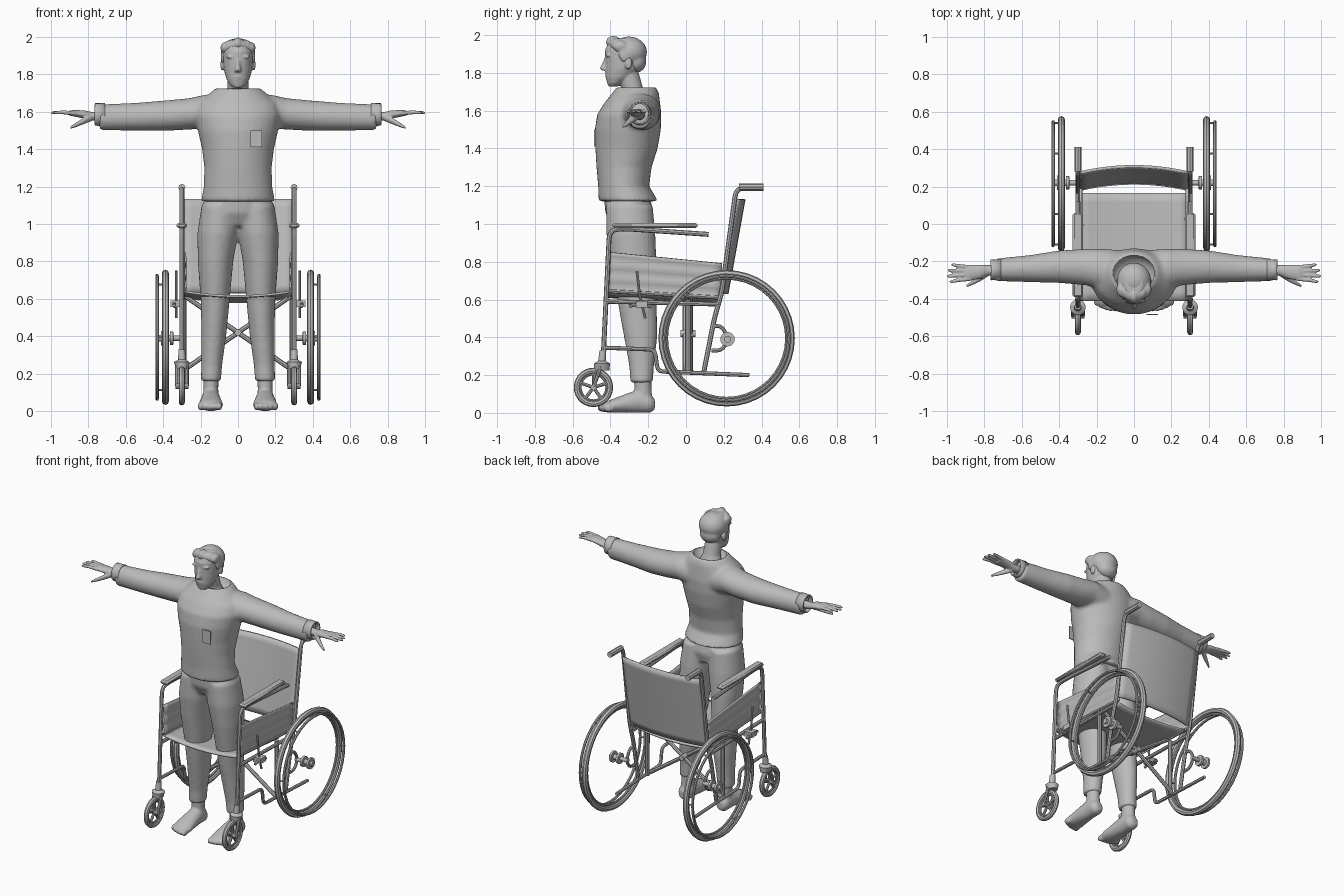
import bpy, bmesh, math
from mathutils import Matrix, Vector

cube = bpy.data.objects.get("Cube")
if cube:
    bpy.data.objects.remove(cube)


def material(name, value):
    m = bpy.data.materials.new(name)
    m.use_nodes = True
    m.diffuse_color = (value, value, value, 1)
    m.node_tree.nodes["Principled BSDF"].inputs["Base Color"].default_value = m.diffuse_color
    return m


GREY = material("plain grey", 0.5)


def finish(name, mesh, voxel=0, smooth=0, thick=0):
    ob = bpy.data.objects.new(name, mesh)
    bpy.context.collection.objects.link(ob)
    mesh.materials.clear()
    mesh.materials.append(GREY)
    if voxel:
        r = ob.modifiers.new("blend", "REMESH")
        r.mode, r.voxel_size, r.use_smooth_shade = "VOXEL", voxel, True
        s = ob.modifiers.new("soften", "SMOOTH")
        s.factor, s.iterations = 0.5, smooth
    if thick:
        ob.modifiers.new("thickness", "SOLIDIFY").thickness = thick
    bpy.ops.object.select_all(action="DESELECT")
    ob.select_set(True)
    bpy.context.view_layer.objects.active = ob
    bpy.ops.object.shade_smooth_by_angle(angle=math.radians(40))
    return ob


def from_bm(name, bm, **kw):
    bmesh.ops.recalc_face_normals(bm, faces=bm.faces)
    mesh = bpy.data.meshes.new(name)
    bm.to_mesh(mesh)
    bm.free()
    return finish(name, mesh, **kw)


def loft(bm, axis, rings, n=24, caps=True):
    """Rings are (distance along axis, two centre coordinates, two radii)."""
    loops = []
    for t, u, v, ru, rv in rings:
        loop = []
        for i in range(n):
            a = 2 * math.pi * i / n
            p, q = u + ru * math.cos(a), v + rv * math.sin(a)
            loop.append(bm.verts.new({"x": (t, p, q), "y": (p, t, q), "z": (p, q, t)}[axis]))
        loops.append(loop)
    for a, b in zip(loops, loops[1:]):
        for i in range(n):
            bm.faces.new((a[i], a[(i + 1) % n], b[(i + 1) % n], b[i]))
    if caps:
        bm.faces.new(loops[0])
        bm.faces.new(loops[-1])


def ball(bm, loc, radii):
    m = Matrix.Translation(loc) @ Matrix.Diagonal((*radii, 1))
    bmesh.ops.create_icosphere(bm, subdivisions=3, radius=1, matrix=m)


def tube(name, pts, r, bend=0.03, closed=False, sides=2):
    """Round tube with softened corners."""
    pts = [Vector(p) for p in pts]
    path = list(pts)
    if not closed:
        path = [pts[0]]
        for a, b, c in zip(pts, pts[1:], pts[2:]):
            p = b + (a - b).normalized() * min(bend, (a - b).length / 2)
            q = b + (c - b).normalized() * min(bend, (c - b).length / 2)
            path += [p.lerp(b, t).lerp(b.lerp(q, t), t) for t in (0, 0.33, 0.67, 1)]
        path.append(pts[-1])
    cu = bpy.data.curves.new(name, "CURVE")
    cu.dimensions, cu.bevel_depth, cu.bevel_resolution, cu.use_fill_caps = "3D", r, sides, True
    sp = cu.splines.new("POLY")
    sp.points.add(len(path) - 1)
    for sp_pt, p in zip(sp.points, path):
        sp_pt.co = (*p, 1)
    sp.use_cyclic_u = closed
    tmp = bpy.data.objects.new(name, cu)
    mesh = bpy.data.meshes.new_from_object(tmp)
    bpy.data.objects.remove(tmp)
    return finish(name, mesh)


def ring(name, x, y, z, radius, r, n=40):
    angles = [2 * math.pi * i / n for i in range(n)]
    tube(name, [(x, y + radius * math.cos(a), z + radius * math.sin(a)) for a in angles], r, closed=True)


def sheet(name, f, thick, n=12):
    bm = bmesh.new()
    g = [[bm.verts.new(f(2 * i / n - 1, j / n)) for j in range(n + 1)] for i in range(n + 1)]
    for i in range(n):
        for j in range(n):
            bm.faces.new((g[i][j], g[i + 1][j], g[i + 1][j + 1], g[i][j + 1]))
    from_bm(name, bm, thick=thick)


def box(name, loc, size):
    bm = bmesh.new()
    bmesh.ops.create_cube(bm, size=1, matrix=Matrix.Translation(loc) @ Matrix.Diagonal((*size, 1)))
    return from_bm(name, bm)


# Pullover: torso and sleeves blended together, neck hole scooped out
bm = bmesh.new()
loft(bm, "z", [(1.12, 0, -.305, .198, .158), (1.2, 0, -.33, .183, .135), (1.3, 0, -.328, .18, .146),
               (1.4, 0, -.315, .192, .165), (1.5, 0, -.308, .215, .175), (1.58, 0, -.3, .23, .17),
               (1.64, 0, -.285, .215, .148), (1.69, 0, -.268, .16, .125), (1.725, 0, -.262, .12, .105)], 32)
for s in (1, -1):
    loft(bm, "x", [(s * .06, -.26, 1.58, .12, .11), (s * .18, -.24, 1.6, .108, .09), (s * .26, -.23, 1.588, .097, .084),
                   (s * .4, -.228, 1.578, .087, .081), (s * .55, -.238, 1.573, .073, .074), (s * .74, -.245, 1.57, .06, .069)])
shirt = from_bm("pullover", bm, voxel=.012, smooth=4)
bm = bmesh.new()
ball(bm, (0, -.262, 1.74), (.115, .098, .075))
cutter = from_bm("neck_hole_cutter", bm)
cutter.hide_render = True
cutter.hide_set(True)
cut = shirt.modifiers.new("neck hole", "BOOLEAN")
cut.operation, cut.object = "DIFFERENCE", cutter
box("chest_badge", (.098, -.483, 1.455), (.06, .006, .09))

# Trousers
bm = bmesh.new()
loft(bm, "z", [(.99, 0, -.29, .17, .1), (1.06, 0, -.3, .195, .128), (1.16, 0, -.315, .175, .12)])
for s in (1, -1):
    loft(bm, "z", [(1.1, s * .095, -.3, .1, .124), (.95, s * .108, -.292, .109, .13), (.8, s * .12, -.278, .095, .122),
                   (.6, s * .122, -.26, .078, .103), (.5, s * .125, -.25, .072, .097), (.4, s * .13, -.24, .067, .088),
                   (.25, s * .14, -.235, .056, .066), (.16, s * .145, -.235, .054, .06)])
from_bm("trousers", bm, voxel=.012, smooth=4)

for s, side in ((1, "left"), (-1, "right")):
    # Foot with toes
    bm = bmesh.new()
    loft(bm, "z", [(.2, s * .145, -.23, .042, .046), (.12, s * .145, -.228, .04, .046), (.05, s * .145, -.225, .042, .05)])
    loft(bm, "y", [(-.165, s * .145, .045, .025, .028), (-.19, s * .145, .05, .046, .05), (-.25, s * .145, .062, .05, .062),
                   (-.32, s * .145, .05, .057, .05), (-.4, s * .145, .035, .066, .034), (-.43, s * .145, .03, .06, .026)])
    for i in range(5):
        ball(bm, (s * (.1 + i * .025), -.44 + i * i * .002, .026), (.016, .03, .022))
    from_bm(side + "_foot", bm, voxel=.008, smooth=4)

    # Sleeve cuff
    bm = bmesh.new()
    loft(bm, "x", [(s * .71, -.245, 1.58, .06, .066), (s * .75, -.245, 1.585, .054, .06), (s * .765, -.245, 1.585, .056, .06)], caps=False)
    from_bm(side + "_cuff", bm, thick=.008)

    # Hand: wrist, palm, four fingers and thumb
    bm = bmesh.new()
    loft(bm, "x", [(s * .7, -.245, 1.575, .03, .026), (s * .78, -.248, 1.575, .028, .023), (s * .82, -.255, 1.585, .038, .022),
                   (s * .88, -.26, 1.592, .043, .017), (s * .9, -.26, 1.592, .038, .013)], 16)
    for i, tip in enumerate((.975, .995, 1.0, .985)):
        y0, y1 = -.23 - i * .021, -.218 - i * .03
        loft(bm, "x", [(s * .87, y0, 1.592, .011, .012), (s * .94, (y0 + y1) / 2, 1.596, .0105, .0105),
                       (s * (tip - .01), y1, 1.594, .009, .009), (s * tip, y1, 1.592, .004, .004)], 10)
    loft(bm, "x", [(s * .78, -.26, 1.57, .02, .02), (s * .82, -.288, 1.552, .018, .018),
                   (s * .86, -.312, 1.532, .013, .014), (s * .895, -.332, 1.515, .007, .008)], 10)
    from_bm(side + "_hand", bm, voxel=.005, smooth=3)

# Head with nose, brow, lips and ears, plus the neck
bm = bmesh.new()
loft(bm, "z", [(1.6, 0, -.27, .09, .06), (1.67, 0, -.268, .075, .06), (1.72, 0, -.285, .056, .057), (1.8, 0, -.31, .055, .06)])
loft(bm, "z", [(1.728, 0, -.385, .025, .024), (1.745, 0, -.375, .045, .042), (1.775, 0, -.355, .062, .07), (1.82, 0, -.335, .075, .091),
               (1.87, 0, -.328, .08, .1), (1.92, 0, -.325, .083, .104), (1.96, 0, -.32, .074, .092), (1.985, 0, -.32, .045, .06)])
loft(bm, "z", [(1.812, 0, -.43, .018, .016), (1.825, 0, -.435, .018, .022), (1.85, 0, -.428, .011, .016), (1.885, 0, -.42, .009, .01)], 12)
ball(bm, (0, -.415, 1.787), (.025, .014, .007))
ball(bm, (0, -.412, 1.774), (.022, .014, .008))
ball(bm, (0, -.4, 1.742), (.024, .016, .016))
for s in (1, -1):
    ball(bm, (s * .036, -.41, 1.893), (.028, .016, .008))
    ball(bm, (s * .034, -.403, 1.868), (.015, .012, .008))
    ball(bm, (s * .084, -.305, 1.85), (.01, .02, .032))
from_bm("head", bm, voxel=.006, smooth=3)

# Hair: cap and swept locks
bm = bmesh.new()
ball(bm, (0, -.302, 1.91), (.092, .096, .083))
ball(bm, (0, -.265, 1.86), (.072, .055, .06))
for i in range(7):
    a = i - 3
    ball(bm, (a * .024, -.385 + abs(a) * .012, 1.962 - abs(a) * .007), (.022, .04, .03 + .006 * (i % 2)))
for s in (1, -1):
    ball(bm, (s * .08, -.325, 1.895), (.013, .03, .04))
from_bm("hair", bm, voxel=.008, smooth=3)

# Seat and backrest slings
sheet("seat_sling", lambda u, t: (.285 * u, -.41 + .575 * t, .645 - .03 * t - .025 * (1 - u * u)), .012)
sheet("backrest_sling", lambda u, t: (.295 * u, .19 + .09 * t + .035 * (1 - u * u), .63 + .5 * t), .015)

# Crossed braces
for s in (1, -1):
    tube("cross_brace", [(-.29 * s, .01 + .015 * s, .22), (.29 * s, .01 + .015 * s, .62)], .013)
bm = bmesh.new()
loft(bm, "y", [(-.03, 0, .42, .018, .018), (.05, 0, .42, .018, .018)], 12)
from_bm("brace_pivot", bm)

for s, side in ((1, "left"), (-1, "right")):
    x = s * .3

    def rail(name, pts, r, bend=.03, dx=0):
        tube(side + "_" + name, [(x + s * dx, *p) for p in pts], r, bend)

    # Frame tubes
    rail("front_frame", [(-.44, .26), (-.405, .97), (-.32, .975), (.12, .945)], .013, .05)
    rail("back_post", [(.095, .22), (.15, .5), (.19, .64), (.265, 1.185), (.33, 1.195)], .013, .04)
    rail("push_handle", [(.28, 1.195), (.41, 1.195)], .019)
    rail("lower_frame", [(-.43, .345), (-.165, .335), (-.15, .22), (.335, .2)], .011)
    rail("seat_rail", [(-.42, .59), (.18, .575)], .012)
    rail("seat_edge", [(-.41, .645), (.19, .61)], .011, dx=-.015)
    rail("axle_arm", [(.135, .33), (.19, .33), (.225, .39), (.19, .46), (.14, .46)], .01)
    rail("brace_guide", [(.01, .21), (.01, .6)], .014, dx=-.01)
    rail("brake_lever", [(-.26, .75), (-.245, .62), (-.215, .5)], .007, dx=.03)
    box(side + "_brake_clamp", (s * .33, -.235, .575), (.06, .06, .035))
    rail("brake_arm", [(-.3, .565), (-.235, .58), (-.18, .56)], .009, dx=.04)

    # Armrest pad and ribbed skirt panel
    pad = box(side + "_armrest_pad", (x, -.165, .992), (.055, .45, .026))
    pad.modifiers.new("rounded", "BEVEL").width = .009
    sheet(side + "_skirt_panel", lambda u, t: (s * (.288 + .004 * math.cos(6 * math.pi * t)), -.11 + .3 * u,
          .625 - .015 * u + t * (.195 - .015 * u)), .01)

    # Rear wheel: tyre, rim, hand rim, hub and axle
    ring(side + "_tyre", s * .388, .215, .395, .342, .019)
    ring(side + "_rim", s * .388, .215, .395, .318, .008)
    ring(side + "_hand_rim", s * .432, .215, .395, .33, .009)
    for i in range(6):
        a = math.pi * i / 3
        y, z = .215 + .325 * math.cos(a), .395 + .325 * math.sin(a)
        tube(side + "_rim_peg", [(s * .39, y, z), (s * .432, y, z)], .005)
    bm = bmesh.new()
    loft(bm, "x", [(s * d, .22, .39, r, r) for d, r in ((.29, .014), (.345, .014), (.346, .036), (.362, .036),
                   (.363, .018), (.395, .018), (.396, .038), (.41, .038), (.411, .018), (.425, .018))], 20)
    from_bm(side + "_hub", bm)

    # Caster: tyre, spokes, fork and stem
    ring(side + "_caster_tyre", x, -.49, .135, .088, .016, 28)
    ring(side + "_caster_rim", x, -.49, .135, .07, .007, 28)
    for i in range(5):
        a = 2 * math.pi * i / 5 + .3
        tube(side + "_caster_spoke", [(x, -.49, .135), (x, -.49 + .075 * math.cos(a), .135 + .075 * math.sin(a))], .009)
    tube(side + "_caster_axle", [(x - .035, -.49, .135), (x + .035, -.49, .135)], .016)
    tube(side + "_caster_fork", [(x - .027, -.49, .135), (x - .027, -.45, .25), (x + .027, -.45, .25), (x + .027, -.49, .135)], .01, .012)
    bm = bmesh.new()
    loft(bm, "z", [(.225, x, -.445, .03, .04), (.262, x, -.445, .042, .042), (.275, x, -.445, .02, .02), (.33, x, -.44, .018, .018)], 16)
    from_bm(side + "_caster_stem", bm)
